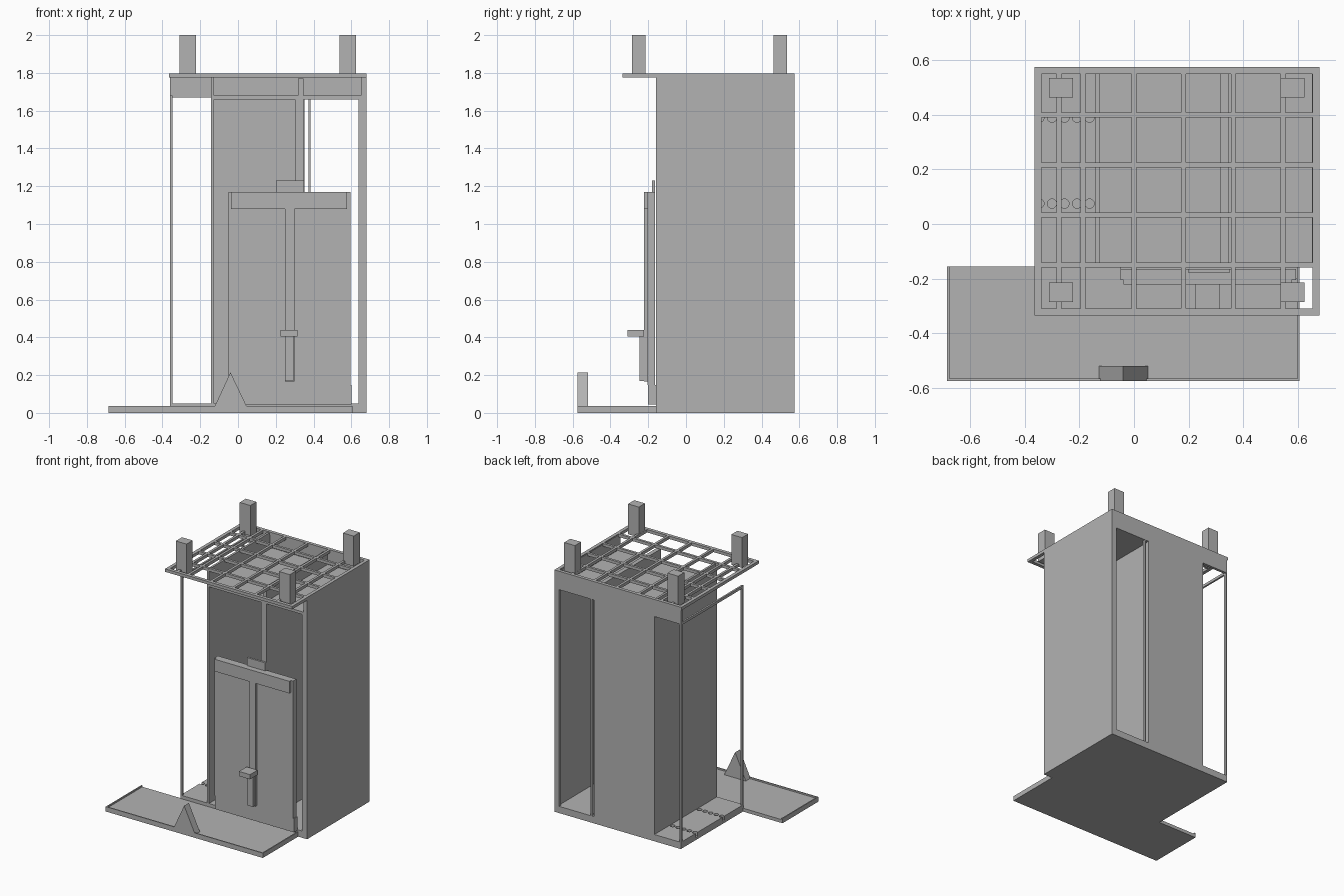
import bpy
import bmesh
from mathutils import Vector

old = bpy.data.objects.get("Cube")
if old:
    bpy.data.objects.remove(old, do_unlink=True)

grey = bpy.data.materials.new("plain grey")
grey.use_nodes = True
colour = (0.45, 0.45, 0.45, 1)
grey.diffuse_color = colour
grey.node_tree.nodes["Principled BSDF"].inputs["Base Color"].default_value = colour


def finish(name, bm):
    bmesh.ops.recalc_face_normals(bm, faces=bm.faces)
    mesh = bpy.data.meshes.new(name)
    bm.to_mesh(mesh)
    bm.free()
    mesh.materials.append(grey)
    ob = bpy.data.objects.new(name, mesh)
    bpy.context.collection.objects.link(ob)
    return ob


def add_box(bm, x, y, z):
    """Add a box spanning the given (low, high) pairs."""
    verts = bmesh.ops.create_cube(bm, size=1)["verts"]
    for v in verts:
        v.co = Vector(pair[0] if c < 0 else pair[1]
                      for pair, c in zip((x, y, z), v.co))


def boxes(name, *parts):
    bm = bmesh.new()
    for part in parts:
        add_box(bm, *part)
    return finish(name, bm)


# Main cabinet limits
left, right, front, back, top = -0.36, 0.68, -0.16, 0.575, 1.79
floor_top, lintel = 0.05, 1.67
depth = (front, back)
full = (0, top)

# Cabinet floor with two rows of round drain holes
base = boxes("cabinet_floor", ((left, right), depth, (0, floor_top)))
bm = bmesh.new()
for y in (0.075, 0.39):
    for i in range(5):
        drill = bmesh.ops.create_cone(bm, cap_ends=True, segments=20, radius1=0.017,
                                      radius2=0.017, depth=0.1)["verts"]
        bmesh.ops.translate(bm, verts=drill, vec=(-0.347 + i * 0.046, y, 0.07))
cutter = finish("drain_cutter", bm)
cutter.hide_render = True
cutter.hide_viewport = True
cutter.display_type = 'WIRE'
drains = base.modifiers.new("drains", 'BOOLEAN')
drains.operation = 'DIFFERENCE'
drains.object = cutter

# Side wall, back wall with two tall openings, and inner partitions
boxes("right_wall", ((0.652, right), depth, full))
sheet = (back - 0.02, back)
boxes("back_wall",
      ((left, right), sheet, (lintel, top)),
      ((left, -0.348), sheet, (floor_top, lintel)),
      ((-0.13, 0.352), sheet, (floor_top, lintel)),
      ((0.64, 0.652), sheet, (floor_top, lintel)))
boxes("back_opening_post", ((0.372, 0.384), sheet, (floor_top, lintel)))
boxes("left_partition", ((-0.143, -0.127), depth, (floor_top, top)))
boxes("right_partition", ((0.317, 0.348), depth, (floor_top, top - 0.02)),
      ((0.303, 0.318), (front, front + 0.015), (floor_top, lintel)))
boxes("inner_ceiling", ((-0.13, 0.66), depth, (1.66, 1.68)))
boxes("right_front_post", ((0.638, 0.655), (front, front + 0.015), (floor_top, lintel)))

# Thin open frame on the left side
boxes("left_frame",
      ((left, -0.347), (front, front + 0.015), (floor_top, 1.68)),
      ((left, -0.347), depth, (1.66, 1.68)))

# Roof grid overhanging the front
rx, ry, rz = (-0.365, right), (-0.335, back), (1.775, 1.797)
rim, half = 0.025, 0.009
bars = [((rx[0], rx[0] + rim), ry, rz), ((rx[1] - rim, rx[1]), ry, rz),
        (rx, (ry[0], ry[0] + rim), rz), (rx, (ry[1] - rim, ry[1]), rz)]
bars += [((x - half, x + half), ry, rz) for x in (-0.275, -0.187, 0, 0.181, 0.364, 0.546)]
bars += [(rx, (y - half, y + half), rz) for y in (-0.15, 0.033, 0.216, 0.4)]
boxes("roof_grid", *bars)

# Four blocks standing on the roof
for side, x in (("left", 0.582), ("right", -0.267)):
    for end, y in (("front", -0.25), ("back", 0.5)):
        boxes(f"roof_block_{end}_{side}",
              ((x - 0.044, x + 0.044), (y - 0.036, y + 0.036), (rz[0], 2)))

# Front tray with a low rim
tx, ty = (-0.685, 0.607), (-0.575, -0.155)
boxes("front_tray", (tx, ty, (0, 0.025)),
      (tx, (ty[0], ty[0] + 0.008), (0, 0.036)),
      ((tx[0], tx[0] + 0.008), ty, (0, 0.036)),
      ((tx[1] - 0.008, tx[1]), ty, (0, 0.036)))

# Triangular wedge on the tray edge
bm = bmesh.new()
tri = bm.faces.new([bm.verts.new((x, -0.575, z))
                    for x, z in ((-0.13, 0.02), (0.053, 0.02), (-0.04, 0.215))])
ext = bmesh.ops.extrude_face_region(bm, geom=[tri])["geom"]
bmesh.ops.translate(bm, verts=[g for g in ext if isinstance(g, bmesh.types.BMVert)],
                    vec=(0, 0.055, 0))
finish("tray_wedge", bm)

# Front panel with plinth, raised T rail and small shelf
boxes("panel_plinth", ((-0.05, 0.6), (-0.2, front), (0.045, 0.147)))
boxes("front_panel", ((-0.05, 0.595), (-0.205, -0.165), (0.147, 1.17)))
boxes("panel_tab", ((0.2, 0.35), (-0.18, -0.165), (1.1, 1.23)))
boxes("panel_rail", ((-0.038, 0.578), (-0.222, -0.2), (1.08, 1.17)),
      ((0.25, 0.298), (-0.222, -0.2), (0.165, 1.1)))
boxes("shelf_bracket", ((0.25, 0.295), (-0.247, -0.22), (0.17, 0.41)))
boxes("small_shelf", ((0.225, 0.316), (-0.31, -0.222), (0.405, 0.44)))
